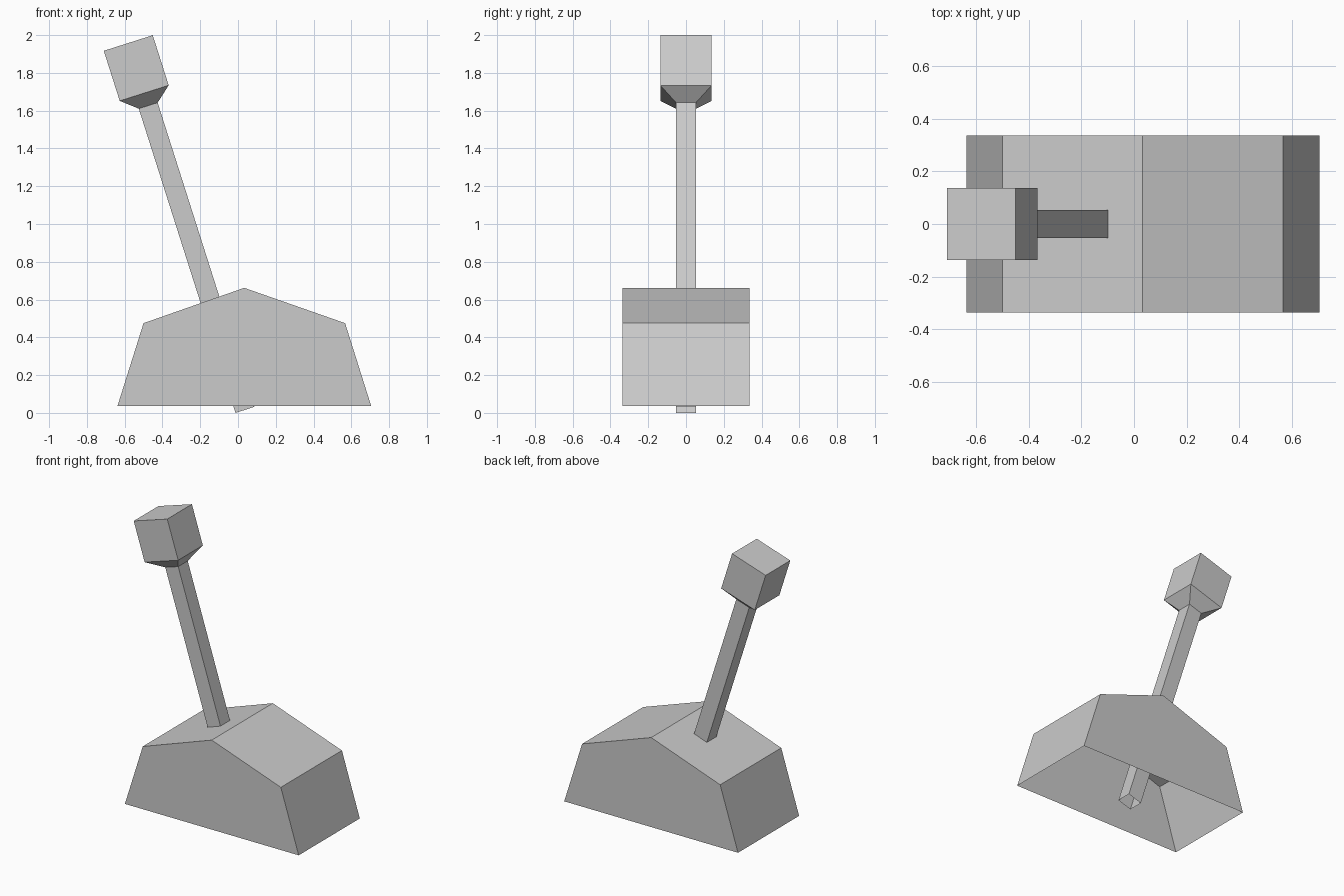
import bpy
import math
from mathutils import Matrix

cube = bpy.data.objects.get("Cube")
if cube:
    bpy.data.objects.remove(cube, do_unlink=True)

# One plain grey for every part
grey = bpy.data.materials.new("plain_grey")
grey.use_nodes = True
colour = (0.6, 0.6, 0.6, 1.0)
grey.diffuse_color = colour
grey.node_tree.nodes["Principled BSDF"].inputs["Base Color"].default_value = colour


def make_object(name, verts, faces):
    mesh = bpy.data.meshes.new(name)
    mesh.from_pydata(verts, [], faces)
    mesh.materials.append(grey)
    mesh.update()
    obj = bpy.data.objects.new(name, mesh)
    bpy.context.scene.collection.objects.link(obj)
    return obj


def square_loft(name, sections, cap_top):
    """Skin square rings given as (half width, height); the bottom stays open."""
    verts = [(sx * h, sy * h, z) for h, z in sections
             for sx, sy in ((-1, -1), (1, -1), (1, 1), (-1, 1))]
    faces = []
    for ring in range(len(sections) - 1):
        a, b = ring * 4, ring * 4 + 4
        for i in range(4):
            j = (i + 1) % 4
            faces.append((a + i, a + j, b + j, b + i))
    if cap_top:
        top = len(verts) - 4
        faces.append((top, top + 1, top + 2, top + 3))
    return make_object(name, verts, faces)


# Base housing: a pitched profile extruded along y, open underneath
profile = [(-0.638, 0.037), (-0.5, 0.475), (0.033, 0.662),
           (0.567, 0.475), (0.705, 0.037)]
half_depth = 0.337
n = len(profile)
verts = [(x, y, z) for y in (-half_depth, half_depth) for x, z in profile]
faces = [tuple(reversed(range(n))), tuple(range(n, 2 * n))]
faces += [(i, i + 1, n + i + 1, n + i) for i in range(n - 1)]
make_object("base_housing", verts, faces)

# Leaning lever: a square rod through the housing and a block knob on a tapered neck
rod_half, knob_half = 0.0525, 0.136
neck, shoulder, top = 1.69, 1.76, 2.038
rod = square_loft("lever_rod", [(rod_half, 0), (rod_half, neck)], False)
knob = square_loft("lever_knob", [(rod_half, neck), (knob_half, shoulder),
                                  (knob_half, top)], True)
lean = Matrix.Translation((0.037, 0, 0.016)) @ Matrix.Rotation(math.radians(-17.65), 4, "Y")
for part in (rod, knob):
    part.matrix_world = lean
